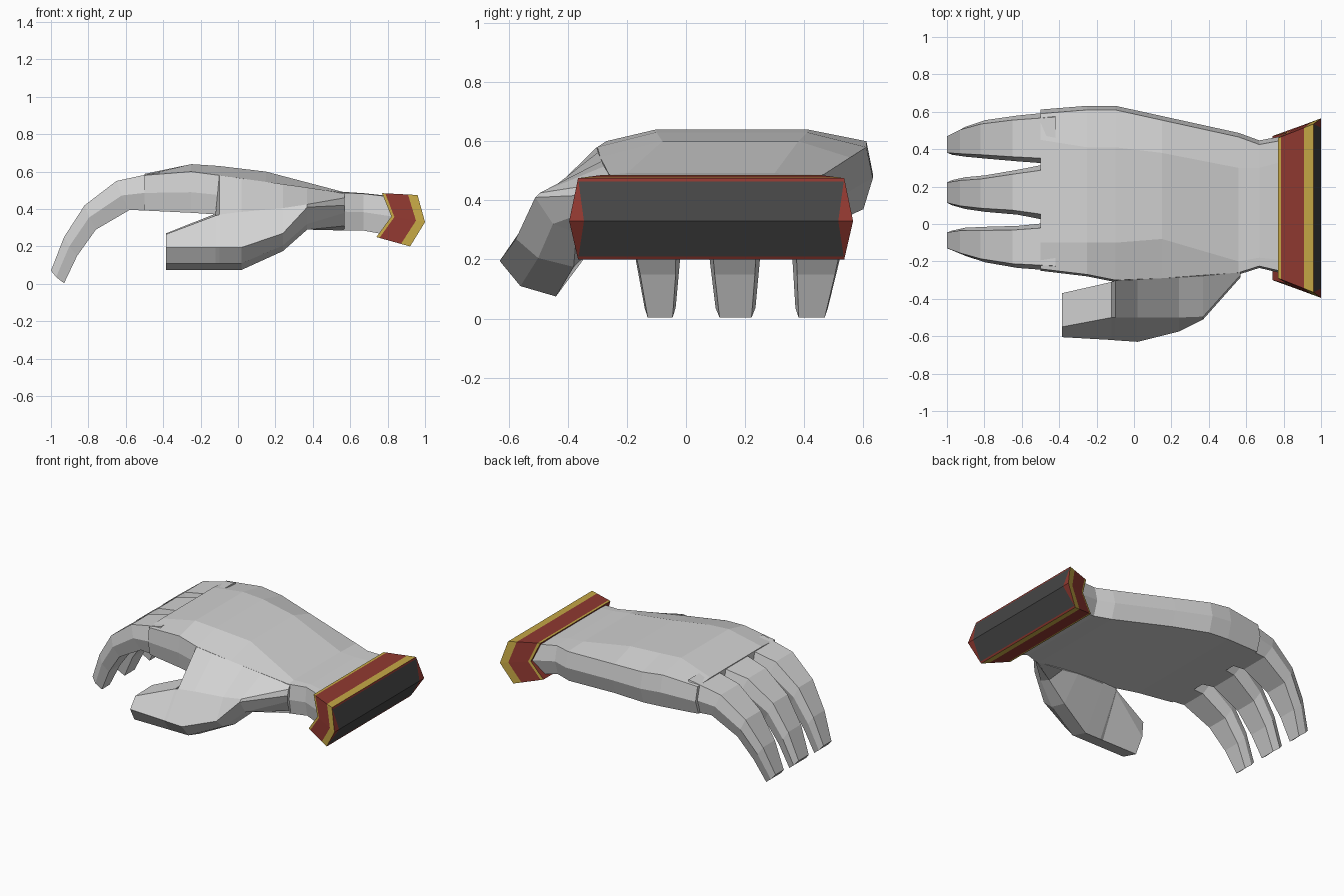
import bpy
import bmesh
from mathutils import Vector

cube = bpy.data.objects.get("Cube")
if cube:
    bpy.data.objects.remove(cube, do_unlink=True)


def material(name, rgb):
    m = bpy.data.materials.new(name)
    m.use_nodes = True
    color = (*rgb, 1)
    m.diffuse_color = color
    bsdf = next(n for n in m.node_tree.nodes if n.type == 'BSDF_PRINCIPLED')
    bsdf.inputs["Base Color"].default_value = color
    bsdf.inputs["Roughness"].default_value = 0.8
    return m


GREY = material("glove_grey", (0.65, 0.65, 0.65))
RED = material("cuff_red", (0.28, 0.04, 0.03))
GOLD = material("trim_gold", (0.56, 0.39, 0.06))
DARK = material("opening_dark", (0.06, 0.06, 0.06))


def finish(bm, name, mats):
    bmesh.ops.recalc_face_normals(bm, faces=bm.faces)
    mesh = bpy.data.meshes.new(name)
    bm.to_mesh(mesh)
    bm.free()
    for m in mats:
        mesh.materials.append(m)
    obj = bpy.data.objects.new(name, mesh)
    bpy.context.collection.objects.link(obj)
    return obj


def bridge(bm, rings, bands=None):
    """Skin neighbouring rings; bands gives a material index per strip."""
    loops = [[bm.verts.new(p) for p in r] for r in rings]
    for i, (a, b) in enumerate(zip(loops, loops[1:])):
        n = len(a)
        for k in range(n):
            j = (k + 1) % n
            f = bm.faces.new((a[k], a[j], b[j], b[k]))
            f.material_index = bands[i] if bands else 0
    return loops


def loft(name, rings):
    bm = bmesh.new()
    loops = bridge(bm, rings)
    bm.faces.new(loops[0])
    bm.faces.new(loops[-1])
    return finish(bm, name, [GREY])


# Palm and wrist: x, near y, far y, edge z, crown near y, crown far y, crown z, bottom z
palm = [
    (-0.50, -0.24, 0.59, 0.58, -0.10, 0.45, 0.588, 0.392),
    (-0.25, -0.27, 0.61, 0.60, -0.10, 0.41, 0.64, 0.38),
    (-0.10, -0.30, 0.61, 0.58, -0.10, 0.41, 0.63, 0.37),
    (0.15, -0.29, 0.555, 0.545, -0.08, 0.38, 0.60, 0.345),
    (0.56, -0.26, 0.465, 0.487, -0.20, 0.30, 0.492, 0.285),
    (0.67, -0.225, 0.425, 0.482, -0.18, 0.30, 0.485, 0.285),
    (0.86, -0.27, 0.46, 0.46, -0.20, 0.35, 0.465, 0.25),
]
rings = []
for x, y0, y1, ze, c0, c1, zc, zb in palm:
    zm = (ze + zb) / 2
    rings.append([(x, y0, ze), (x, c0, zc), (x, c1, zc), (x, y1, ze),
                  (x, y1 + 0.022, zm), (x, y1 - 0.01, zb),
                  (x, y0 + 0.01, zb), (x, y0 - 0.01, zm)])
loft("palm", rings)

# Fingers share one curl, given as top and bottom points, and differ in width
curl = [((-0.42, 0.60), (-0.42, 0.39)), ((-0.65, 0.55), (-0.58, 0.395)),
        ((-0.82, 0.42), (-0.76, 0.29)), ((-0.93, 0.25), (-0.86, 0.15)),
        ((-1.0, 0.07), (-0.93, 0.003))]
fingers = {
    "outer_finger": [(0.32, 0.60), (0.335, 0.58), (0.35, 0.555), (0.36, 0.52), (0.37, 0.48)],
    "middle_finger": [(0.01, 0.33), (0.05, 0.29), (0.065, 0.26), (0.08, 0.25), (0.10, 0.235)],
    "inner_finger": [(-0.25, 0.01), (-0.235, -0.01), (-0.205, -0.015), (-0.17, -0.02), (-0.14, -0.035)],
}
for name, widths in fingers.items():
    rings = []
    for ((xt, zt), (xb, zb)), (y0, y1) in zip(curl, widths):
        xm, zm = xt + (xb - xt) * 0.4, zt + (zb - zt) * 0.5
        d = 0.1 * (y1 - y0)
        rings.append([(xt, y0 + d, zt), (xt, y1 - d, zt), (xm, y1, zm),
                      (xb, y1 - d, zb), (xb, y0 + d, zb), (xm, y0, zm)])
    loft(name, rings)

# Thumb: rings of (y, z) from the back of the hand round to the underside
thumb = [
    (-0.385, [(-0.37, 0.27), (-0.55, 0.265), (-0.605, 0.195), (-0.56, 0.11), (-0.44, 0.075), (-0.38, 0.17)]),
    (-0.12, [(-0.31, 0.375), (-0.50, 0.365), (-0.62, 0.195), (-0.56, 0.11), (-0.44, 0.075), (-0.31, 0.36)]),
    (-0.10, [(-0.302, 0.58), (-0.50, 0.37), (-0.622, 0.195), (-0.56, 0.11), (-0.44, 0.075), (-0.29, 0.36)]),
    (0.02, [(-0.297, 0.563), (-0.50, 0.385), (-0.63, 0.195), (-0.56, 0.11), (-0.44, 0.075), (-0.27, 0.35)]),
    (0.24, [(-0.285, 0.533), (-0.50, 0.405), (-0.575, 0.27), (-0.50, 0.205), (-0.38, 0.175), (-0.25, 0.33)]),
    (0.37, [(-0.277, 0.515), (-0.495, 0.425), (-0.51, 0.41), (-0.45, 0.32), (-0.37, 0.29), (-0.24, 0.305)]),
    (0.57, [(-0.258, 0.484), (-0.272, 0.46), (-0.285, 0.42), (-0.285, 0.38), (-0.265, 0.31), (-0.24, 0.285)]),
]
loft("thumb", [[(x, y, z) for y, z in ring] for x, ring in thumb])

# Cuff: six-sided flaring band with chevron sides and gold trims
MID_Y = 0.085
wrist_end = [(0.77, 0.375, 0.485), (0.82, 0.405, 0.36), (0.74, 0.385, 0.25)]
open_end = [(0.96, 0.45, 0.475), (1.0, 0.48, 0.33), (0.92, 0.45, 0.20)]


def cuff_ring(t):
    side = [Vector(a).lerp(Vector(b), t) for a, b in zip(wrist_end, open_end)]
    return ([Vector((p.x, MID_Y + p.y, p.z)) for p in side]
            + [Vector((p.x, MID_Y - p.y, p.z)) for p in reversed(side)])


bm = bmesh.new()
loops = bridge(bm, [cuff_ring(t) for t in (0, 0.09, 0.73, 1)], [1, 0, 1])


def two_quads(loop):
    a, b, c, d, e, f = loop
    return [bm.faces.new((a, b, e, f)), bm.faces.new((b, c, d, e))]


two_quads(loops[0])

# Opening: dark panels meeting at a ridge, with a red rim and red ends
tl, ml, bl, br, mr, tr = loops[-1]
ridge_l = bm.verts.new((1.0, MID_Y + 0.43, 0.33))
ridge_r = bm.verts.new((1.0, MID_Y - 0.43, 0.33))
for left, right in ((tl, tr), (bl, br)):
    in_l = bm.verts.new(left.co.lerp(ridge_l.co, 0.08))
    in_r = bm.verts.new(right.co.lerp(ridge_r.co, 0.08))
    bm.faces.new((in_l, in_r, ridge_r, ridge_l)).material_index = 2
    bm.faces.new((left, right, in_r, in_l))
    bm.faces.new((left, in_l, ridge_l, ml))
    bm.faces.new((right, in_r, ridge_r, mr))
finish(bm, "cuff", [RED, GOLD, DARK])
